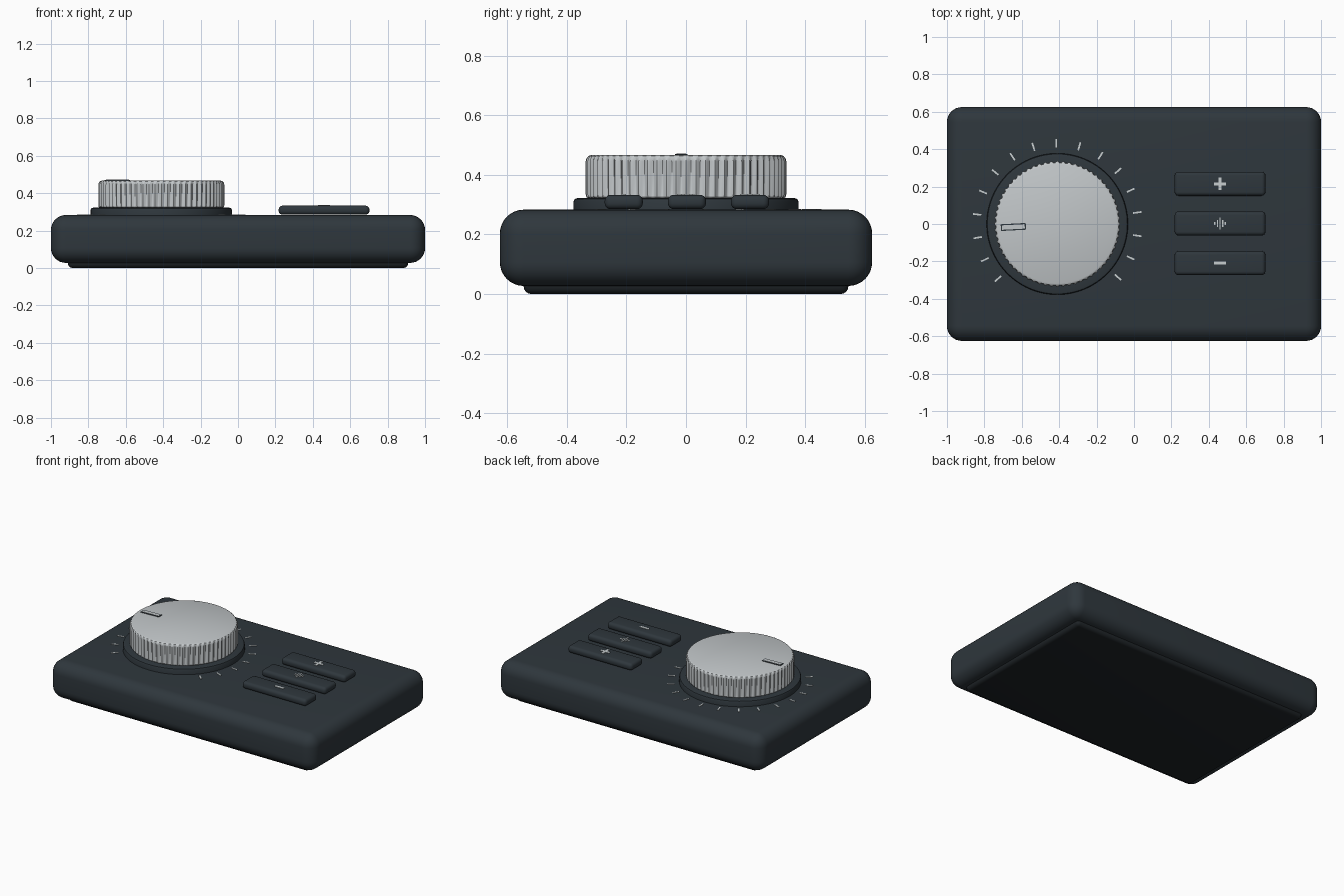
import bpy, bmesh
from math import radians, sin, cos, tau, pi
from mathutils import Matrix

if "Cube" in bpy.data.objects:
    bpy.data.objects.remove(bpy.data.objects["Cube"])


def material(name, color, rough=0.6):
    m = bpy.data.materials.new(name)
    m.use_nodes = True
    m.diffuse_color = (*color, 1)
    bsdf = m.node_tree.nodes["Principled BSDF"]
    bsdf.inputs["Base Color"].default_value = (*color, 1)
    bsdf.inputs["Roughness"].default_value = rough
    return m


CHARCOAL = material("charcoal plastic", (0.028, 0.038, 0.046))
BLACK = material("black rubber", (0.013, 0.017, 0.02))
SILVER = material("silver metal", (0.54, 0.57, 0.585))
PRINT = material("light grey print", (0.58, 0.62, 0.63))

KNOB_X, TOP = -0.41, 0.283


def finish(bm, name, mat, smooth=True):
    bmesh.ops.recalc_face_normals(bm, faces=bm.faces)
    mesh = bpy.data.meshes.new(name)
    bm.to_mesh(mesh)
    bm.free()
    mesh.materials.append(mat)
    ob = bpy.data.objects.new(name, mesh)
    bpy.context.collection.objects.link(ob)
    if smooth:
        bpy.ops.object.select_all(action="DESELECT")
        ob.select_set(True)
        bpy.context.view_layer.objects.active = ob
        bpy.ops.object.shade_smooth_by_angle(angle=radians(40))
    return ob


def add_box(bm, center, size, spin=0):
    m = Matrix.Translation(center) @ Matrix.Rotation(spin, 4, "Z") @ Matrix.Diagonal((*size, 1))
    bmesh.ops.create_cube(bm, size=1, matrix=m)


def rounded_box(name, center, size, radius, mat, segments=6):
    bm = bmesh.new()
    add_box(bm, center, size)
    bmesh.ops.bevel(bm, geom=bm.edges[:], offset=radius, segments=segments,
                    profile=0.5, affect="EDGES")
    return finish(bm, name, mat)


def lathe(name, profile, count, mat, flutes=0):
    """Rings of (radius, height, flute depth), capped at both ends."""
    bm = bmesh.new()
    rings = []
    for r, z, depth in profile:
        ring = []
        for i in range(count):
            a = tau * i / count
            rr = r - depth * (0.5 - 0.5 * cos(flutes * a))
            ring.append(bm.verts.new((KNOB_X + rr * cos(a), rr * sin(a), z)))
        rings.append(ring)
    for lo, hi in zip(rings, rings[1:]):
        for i in range(count):
            j = (i + 1) % count
            bm.faces.new((lo[i], lo[j], hi[j], hi[i]))
    bm.faces.new(rings[0])
    bm.faces.new(rings[-1])
    return finish(bm, name, mat)


def plates(name, boxes, mat):
    bm = bmesh.new()
    for box in boxes:
        add_box(bm, *box)
    return finish(bm, name, mat, smooth=False)


# Housing and the foot under it
rounded_box("housing", (0, 0, 0.155), (2, 1.25, 0.256), 0.08, CHARCOAL, 8)
rounded_box("foot_pad", (0, 0, 0.04), (1.82, 1.09, 0.08), 0.025, BLACK, 4)

# Collar below the dial
lathe("dial_collar", [(0.378, 0.27, 0), (0.378, 0.31, 0), (0.374, 0.319, 0),
                      (0.365, 0.322, 0), (0.3, 0.322, 0)], 96, CHARCOAL)

# Fluted dial
lathe("dial", [(0.325, 0.319, 0), (0.334, 0.325, 0.005), (0.337, 0.335, 0.011),
               (0.337, 0.445, 0.011), (0.334, 0.456, 0.006), (0.328, 0.463, 0.001),
               (0.318, 0.467, 0)], 384, SILVER, flutes=64)

# Pointer on the dial: dark surround with a silver bar on top
spin = radians(3)
pointer = (KNOB_X - 0.235, -0.016)
plates("pointer_surround", [((*pointer, 0.467), (0.134, 0.036, 0.007), spin)], CHARCOAL)
plates("pointer_bar", [((*pointer, 0.468), (0.122, 0.024, 0.008), spin)], SILVER)

# Scale marks around the dial
marks = []
for i in range(-8, 9):
    a = radians(90.7 + 16.5 * i)
    marks.append(((KNOB_X + 0.432 * cos(a), 0.432 * sin(a), TOP),
                  (0.045, 0.009, 0.006), a))
plates("scale_marks", marks, PRINT)

# Three push buttons
BX, STEP, FACE = 0.46, 0.212, 0.333
for row, label in ((1, "upper"), (0, "middle"), (-1, "lower")):
    rounded_box(label + "_button", (BX, row * STEP + 0.003, 0.309),
                (0.485, 0.128, 0.048), 0.02, CHARCOAL, 5)

# Symbols on the buttons
up, mid, down = (STEP + 0.003, 0.003, 0.003 - STEP)
thick = 0.005
plates("plus_symbol", [((BX, up, FACE), (0.066, 0.016, thick)),
                       ((BX, up, FACE), (0.016, 0.066, thick))], PRINT)
plates("minus_symbol", [((BX, down, FACE), (0.066, 0.016, thick))], PRINT)
bars = [((BX + 0.014 * k, mid, FACE), (0.007, h, thick))
        for k, h in zip(range(-2, 3), (0.016, 0.036, 0.066, 0.036, 0.016))]
plates("sound_symbol", bars, PRINT)
